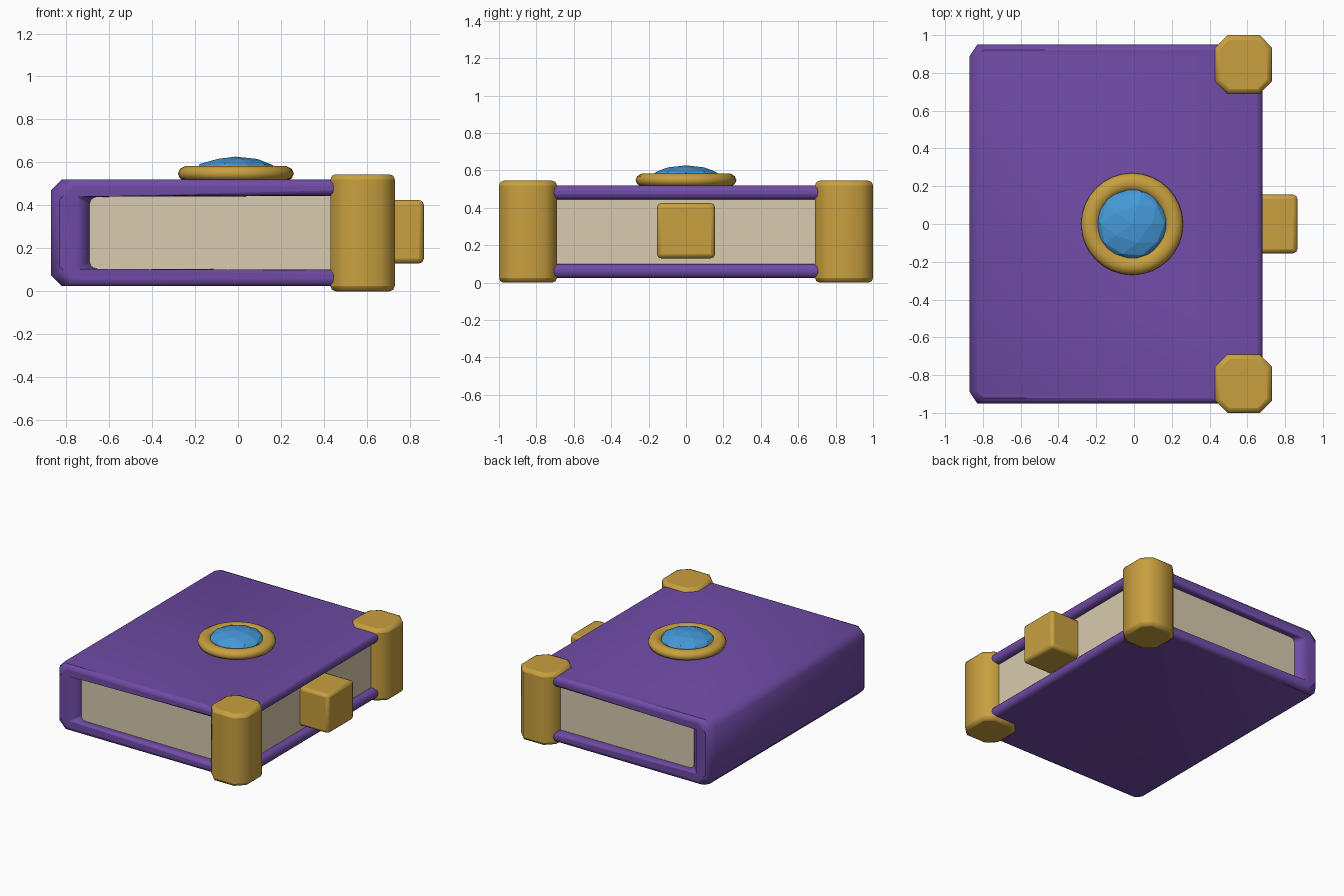
import bpy, bmesh, math
from mathutils import Matrix

if "Cube" in bpy.data.objects:
    bpy.data.objects.remove(bpy.data.objects["Cube"], do_unlink=True)


def material(name, rgb):
    m = bpy.data.materials.new(name)
    m.use_nodes = True
    m.diffuse_color = (*rgb, 1)
    m.node_tree.nodes["Principled BSDF"].inputs["Base Color"].default_value = (*rgb, 1)
    return m


PURPLE = material("purple leather", (0.16, 0.07, 0.38))
CREAM = material("cream paper", (0.69, 0.60, 0.43))
GOLD = material("gold", (0.58, 0.35, 0.05))
BLUE = material("blue gem", (0.06, 0.32, 0.70))


def finish(name, bm, mat, bevel=0, segments=2, limit=50, smooth=40):
    bmesh.ops.recalc_face_normals(bm, faces=bm.faces)
    mesh = bpy.data.meshes.new(name)
    bm.to_mesh(mesh)
    bm.free()
    ob = bpy.data.objects.new(name, mesh)
    bpy.context.collection.objects.link(ob)
    mesh.materials.append(mat)
    if bevel:
        mod = ob.modifiers.new("Bevel", 'BEVEL')
        mod.width = bevel
        mod.segments = segments
        mod.limit_method = 'ANGLE'
        mod.angle_limit = math.radians(limit)
    if smooth:
        bpy.ops.object.select_all(action='DESELECT')
        ob.select_set(True)
        bpy.context.view_layer.objects.active = ob
        bpy.ops.object.shade_smooth_by_angle(angle=math.radians(smooth))
    return ob


def box(x, y, z):
    bm = bmesh.new()
    lo, hi = zip(x, y, z)
    centre = [(a + b) / 2 for a, b in zip(lo, hi)]
    size = [b - a for a, b in zip(lo, hi)]
    bmesh.ops.create_cube(bm, size=1, matrix=Matrix.Translation(centre) @ Matrix.Diagonal((*size, 1)))
    return bm


# Cover: C-shaped section lofted along the depth, with a chamfered spine
def section(outer, inner):
    c = 0.05
    half = [(0.68, 0.445), (0.68, 0.52), (outer + c, 0.52), (outer, 0.52 - c)]
    low = [(x, 0.545 - z) for x, z in reversed(half)]
    return half + low + [(inner, 0.105), (inner, 0.44)]


bm = bmesh.new()
rings = []
for y, outer, inner in ((-0.95, -0.83, -0.75), (-0.89, -0.87, -0.69),
                        (0.89, -0.87, -0.69), (0.95, -0.83, -0.75)):
    rings.append([bm.verts.new((x, y, z)) for x, z in section(outer, inner)])
for a, b in zip(rings, rings[1:]):
    for i in range(len(a)):
        j = (i + 1) % len(a)
        bm.faces.new((a[i], a[j], b[j], b[i]))
for r in (rings[0], rings[-1]):
    # end caps: top board, spine, bottom board
    bm.faces.new((r[0], r[1], r[2], r[9]))
    bm.faces.new((r[2], r[3], r[4], r[5], r[8], r[9]))
    bm.faces.new((r[5], r[6], r[7], r[8]))
finish("cover", bm, PURPLE, bevel=0.03, segments=3, limit=60, smooth=50)

# Page block
finish("pages", box((-0.72, 0.63), (-0.89, 0.89), (0.09, 0.46)), CREAM, smooth=0)

# Corner guards: octagonal in plan with a softened rim
for side, label in ((-1, "front"), (1, "back")):
    y = sorted((side * 0.69, side * 1.0))
    bm = box((0.43, 0.73), y, (0, 0.545))
    upright = [e for e in bm.edges if abs(e.verts[0].co.z - e.verts[1].co.z) > 0.1]
    bmesh.ops.bevel(bm, geom=upright, offset=0.065, segments=1, affect='EDGES')
    finish(label + "_corner_guard", bm, GOLD, bevel=0.025, limit=60, smooth=50)

# Clasp
finish("clasp", box((0.6, 0.865), (-0.155, 0.155), (0.13, 0.425)), GOLD, bevel=0.022)

# Gem setting: a flattened ring swept from a round section
bm = bmesh.new()
N, M = 32, 10
grid = []
for i in range(N):
    a = math.tau * i / N
    row = []
    for j in range(M):
        b = math.tau * j / M
        r = 0.22 + 0.05 * math.cos(b)
        row.append(bm.verts.new((r * math.cos(a) - 0.01, r * math.sin(a), 0.548 + 0.037 * math.sin(b))))
    grid.append(row)
for i in range(N):
    for j in range(M):
        k, l = (i + 1) % N, (j + 1) % M
        bm.faces.new((grid[i][j], grid[k][j], grid[k][l], grid[i][l]))
finish("gem_setting", bm, GOLD, smooth=60)

# Faceted gem
bm = bmesh.new()
bmesh.ops.create_icosphere(bm, subdivisions=2, radius=1,
                           matrix=Matrix.Translation((-0.012, 0, 0.555)) @ Matrix.Diagonal((0.195, 0.195, 0.072, 1)))
finish("gem", bm, BLUE, smooth=0)
